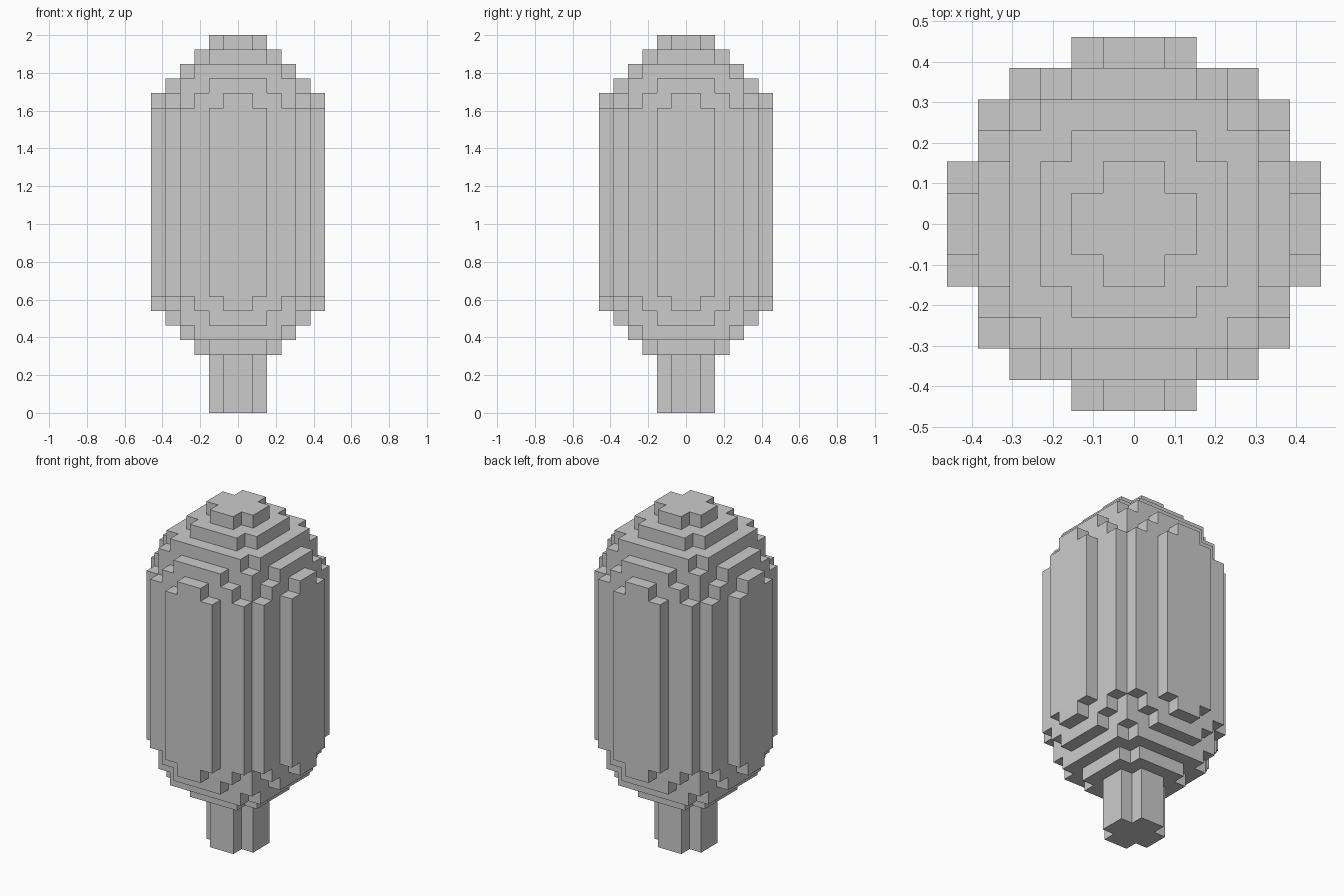
import bpy, bmesh, math
from mathutils import Vector

if "Cube" in bpy.data.objects:
    bpy.data.objects.remove(bpy.data.objects["Cube"])

U = 2 / 26  # edge length of one block

# Half-widths of each row of blocks, counted outward from the centre
KNOB = [2, 1]
CAP = [[3, 3, 2], [4, 4, 4, 3], [5, 5, 4, 4, 2], [6, 5, 5, 4, 3, 1]]
MIDDLE = [6, 6, 5, 5, 4, 2]


def layer_cells(rows, z):
    """All blocks of one horizontal layer, mirrored in x and y."""
    return {(x, y, z)
            for j, w in enumerate(rows)
            for y in (j, -j - 1)
            for x in range(-w, w)}


def stack(layers, z0):
    cells = set()
    for k, rows in enumerate(layers):
        cells |= layer_cells(rows, z0 + k)
    return cells


def build(name, cells, solid):
    """Make the outer skin of the blocks, then merge coplanar faces."""
    bm = bmesh.new()
    for c in cells:
        for axis in range(3):
            for side in (0, 1):
                n = list(c)
                n[axis] += 2 * side - 1
                if tuple(n) in solid:
                    continue
                b, d = (axis + 1) % 3, (axis + 2) % 3
                corners = []
                for s, t in ((0, 0), (1, 0), (1, 1), (0, 1)):
                    p = Vector(c)
                    p[axis] += side
                    p[b] += s
                    p[d] += t
                    corners.append(bm.verts.new(p * U))
                bm.faces.new(corners if side else corners[::-1])
    bmesh.ops.remove_doubles(bm, verts=bm.verts, dist=U * 0.01)
    bmesh.ops.dissolve_limit(bm, angle_limit=math.radians(1),
                             verts=bm.verts, edges=bm.edges)
    mesh = bpy.data.meshes.new(name)
    bm.to_mesh(mesh)
    bm.free()
    bpy.context.collection.objects.link(bpy.data.objects.new(name, mesh))


# Stick below, rounded bar above with a small crown on top
stick = stack([KNOB] * 4, 0)
bar = stack(CAP + [MIDDLE] * 13 + CAP[::-1] + [KNOB], 4)
build("stick", stick, stick | bar)
build("rounded_bar", bar, stick | bar)
